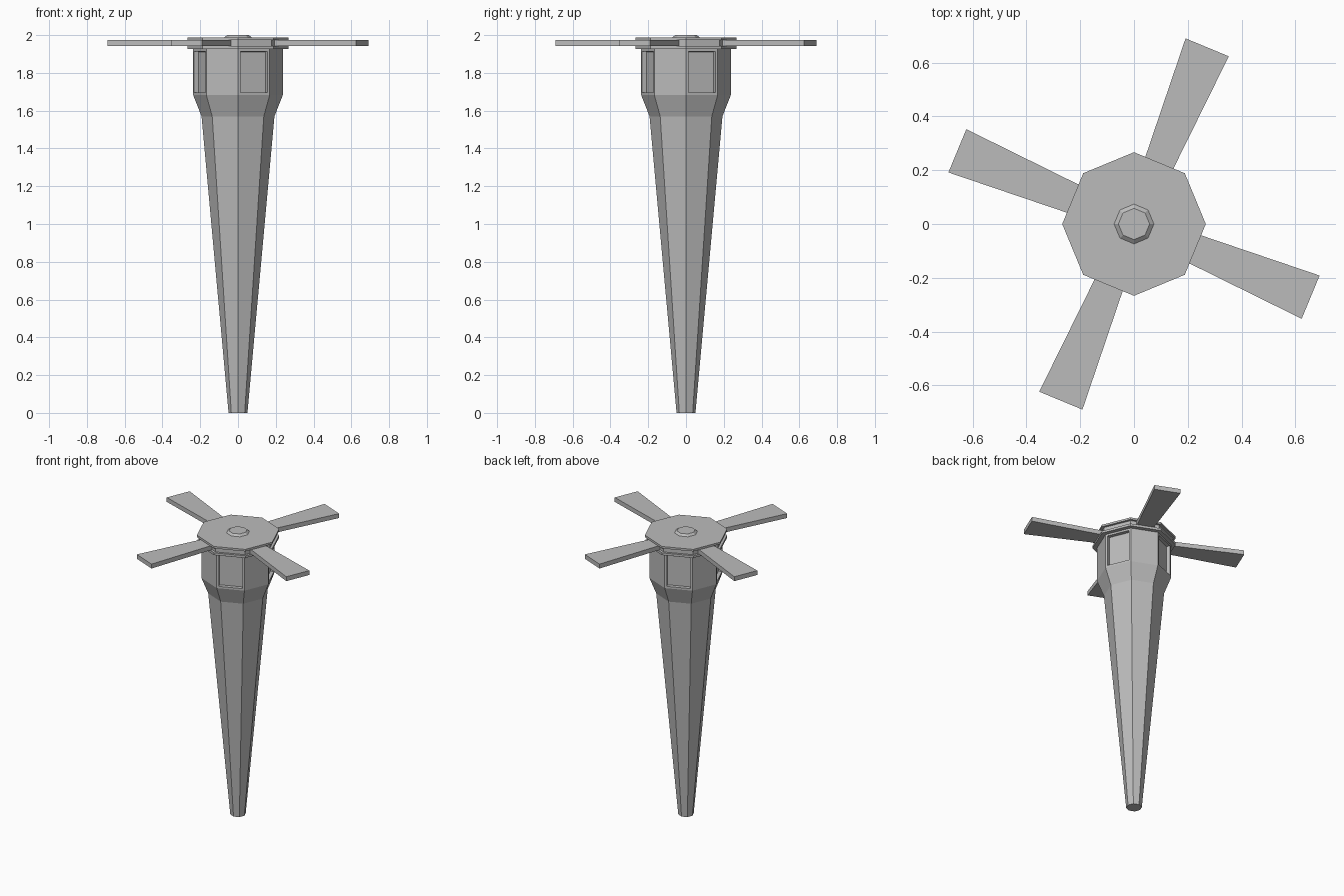
import bpy, bmesh
from math import pi, sin, cos, atan2
from mathutils import Matrix

cube = bpy.data.objects.get("Cube")
if cube:
    bpy.data.objects.remove(cube, do_unlink=True)

grey = bpy.data.materials.new("plain grey")
grey.use_nodes = True
colour = (0.5, 0.5, 0.5, 1)
grey.diffuse_color = colour
grey.node_tree.nodes["Principled BSDF"].inputs["Base Color"].default_value = colour

SIDES = 8


def finish(name, bm):
    bmesh.ops.recalc_face_normals(bm, faces=bm.faces[:])
    mesh = bpy.data.meshes.new(name)
    bm.to_mesh(mesh)
    bm.free()
    mesh.materials.append(grey)
    obj = bpy.data.objects.new(name, mesh)
    bpy.context.collection.objects.link(obj)
    return obj


def loft(profile):
    """Closed octagonal solid through (radius, height) rings."""
    bm = bmesh.new()
    rings = [[bm.verts.new((r * cos(2 * pi * k / SIDES), r * sin(2 * pi * k / SIDES), z))
              for k in range(SIDES)] for r, z in profile]
    for low, high in zip(rings, rings[1:]):
        for k in range(SIDES):
            n = (k + 1) % SIDES
            bm.faces.new((low[k], low[n], high[n], high[k]))
    bm.faces.new(rings[0][::-1])
    bm.faces.new(rings[-1])
    bm.normal_update()
    return bm


# Tapered shaft with a flared collar
finish("shaft", loft([(0.05, 0), (0.193, 1.57), (0.237, 1.682)]))

# Head with a recessed window on every second side
head = loft([(0.237, 1.682), (0.237, 1.926)])
windows = []
for f in head.faces:
    if abs(f.normal.z) < 0.5:
        side = round((atan2(f.normal.y, f.normal.x) - pi / 8) / (pi / 4))
        if side % 2 == 0:
            windows.append(f)
bmesh.ops.inset_individual(head, faces=windows, thickness=0.019)
bmesh.ops.inset_individual(head, faces=windows, thickness=0.001, depth=-0.024)
finish("head", head)

# Rotor hub: two thin plates with a groove between, and a bevelled knob
finish("lower_plate", loft([(0.267, 1.926), (0.267, 1.942)]))
finish("hub", loft([(0.25, 1.942), (0.25, 1.973)]))
finish("upper_plate", loft([(0.267, 1.973), (0.267, 1.987)]))
finish("knob", loft([(0.074, 1.987), (0.058, 2.0)]))

# Four widening blades
for i in range(4):
    bm = bmesh.new()
    bmesh.ops.create_cube(bm, size=1)
    for v in bm.verts:
        outer = v.co.x > 0
        v.co.x = 0.711 if outer else 0.2
        v.co.y *= 0.174 if outer else 0.107
        v.co.z = 1.9575 + v.co.z * 0.031
    bm.transform(Matrix.Rotation(i * pi / 2 - pi / 8, 4, 'Z'))
    finish(f"blade_{i + 1}", bm)
